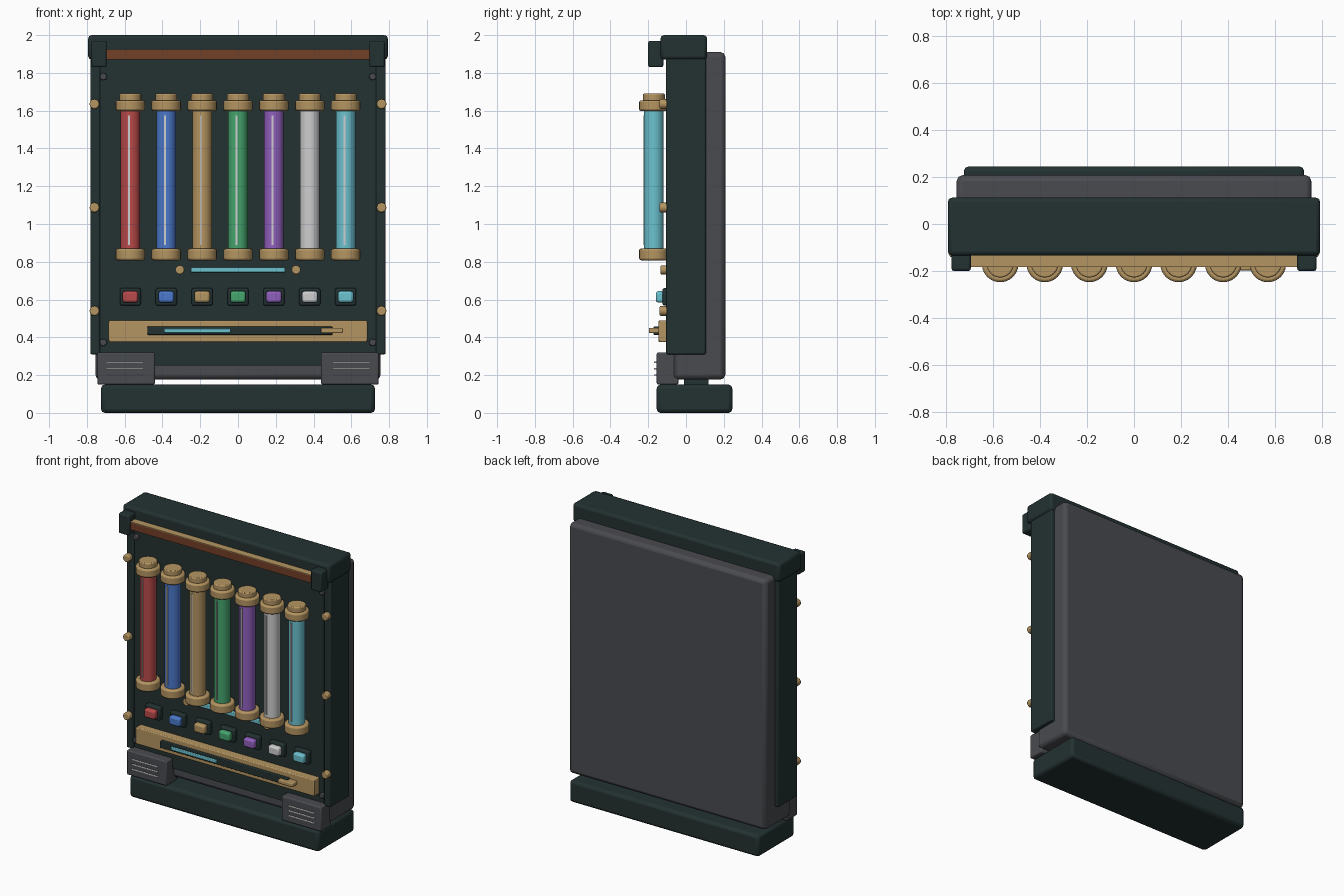
import bpy
import math

if "Cube" in bpy.data.objects:
    bpy.data.objects.remove(bpy.data.objects["Cube"], do_unlink=True)


def material(name, *rgb):
    m = bpy.data.materials.new(name)
    m.use_nodes = True
    colour = (*rgb, 1)
    m.diffuse_color = colour
    m.node_tree.nodes["Principled BSDF"].inputs["Base Color"].default_value = colour
    return m


DARK = material("dark green", .017, .031, .031)
GREY = material("slate grey", .068, .07, .08)
GOLD = material("brass", .46, .3, .12)
BROWN = material("copper brown", .17, .05, .02)
RED = material("red", .5, .07, .07)
BLUE = material("blue", .07, .19, .6)
GREEN = material("green", .06, .38, .155)
PURPLE = material("purple", .28, .115, .51)
WHITE = material("pale grey", .62, .62, .63)
CYAN = material("cyan", .15, .54, .63)
TUBE_COLOURS = [RED, BLUE, GOLD, GREEN, PURPLE, WHITE, CYAN]


def finish(name, mat, bevel, segments=2):
    ob = bpy.context.object
    ob.name = name
    ob.data.materials.append(mat)
    bpy.ops.object.transform_apply(location=False, rotation=True, scale=True)
    if bevel:
        mod = ob.modifiers.new("Bevel", "BEVEL")
        mod.width = bevel
        mod.segments = segments
        mod.limit_method = "ANGLE"
    bpy.ops.object.shade_smooth_by_angle(angle=math.radians(35))
    return ob


def box(name, mat, x, y, z, bevel=0.0):
    """Box from (low, high) ranges on each axis."""
    ranges = (x, y, z)
    bpy.ops.mesh.primitive_cube_add(size=1, location=[(a + b) / 2 for a, b in ranges])
    bpy.context.object.scale = [b - a for a, b in ranges]
    return finish(name, mat, bevel)


def pair(name, mat, x, y, z, bevel=0.0):
    """Left box and its mirror on the right."""
    box("left_" + name, mat, x, y, z, bevel)
    box("right_" + name, mat, (-x[1], -x[0]), y, z, bevel)


def upright(name, mat, x, y, z, radius, bevel=0.0, sides=24):
    bpy.ops.mesh.primitive_cylinder_add(vertices=sides, radius=radius, depth=z[1] - z[0],
                                        location=(x, y, sum(z) / 2))
    return finish(name, mat, bevel)


def stud(name, mat, x, y, z, radius, sides=12):
    """Round knob facing the front."""
    bpy.ops.mesh.primitive_cylinder_add(vertices=sides, radius=radius, depth=y[1] - y[0],
                                        location=(x, sum(y) / 2, z),
                                        rotation=(math.pi / 2, 0, 0))
    return finish(name, mat, radius * .25)


# Base, neck and casing
box("base", DARK, (-.725, .725), (-.155, .245), (0, .15), .02)
pair("neck", DARK, (.46, .66), (-.01, .12), (.14, .19))
box("back_casing", GREY, (-.755, .755), (-.07, .208), (.177, 1.91), .025)
box("front_panel", DARK, (-.74, .74), (-.09, -.06), (.25, 1.89))
pair("side_rail", DARK, (.73, .782), (-.105, .105), (.31, 1.9), .008)
box("top_cap", DARK, (-.793, .793), (-.135, .112), (1.87, 2), .018)

# Crossbar held by two brackets
box("crossbar", BROWN, (-.7, .7), (-.184, -.12), (1.87, 1.92))
box("crossbar_top", GOLD, (-.7, .7), (-.184, -.12), (1.92, 1.925))
pair("bracket", DARK, (.695, .777), (-.2, -.12), (1.83, 1.97), .01)

# Lower corner blocks with vent bars
pair("corner_block", GREY, (.44, .745), (-.155, -.04), (.15, .32), .008)
for i in range(3):
    z = .2 + i * .034
    pair(f"vent_bar_{i + 1}", WHITE, (.5, .7), (-.17, -.153), (z - .003, z + .003))

# Rail bolts and panel screws
for side, label in ((1, "left"), (-1, "right")):
    for i, z in enumerate((.54, 1.087, 1.635)):
        stud(f"{label}_rail_bolt_{i + 1}", GOLD, side * .76, (-.14, -.1), z, .026)
    for z, level in ((.373, "lower"), (1.78, "upper")):
        stud(f"{label}_{level}_screw", GREY, side * .713, (-.107, -.085), z, .02, 8)

# Seven capped tubes, each with a button below
for i, colour in enumerate(TUBE_COLOURS):
    x, y, n = (i - 3) * .19, -.17, i + 1
    upright(f"tube_{n}", colour, x, y, (.85, 1.62), .052)
    box(f"tube_highlight_{n}", WHITE, (x - .012, x - .002), (y - .056, y - .05), (.89, 1.575))
    upright(f"tube_foot_{n}", GOLD, x, y, (.808, .87), .078, .01)
    upright(f"tube_collar_{n}", GOLD, x, y, (1.598, 1.655), .078, .01)
    upright(f"tube_lid_{n}", GOLD, x, y, (1.65, 1.69), .058, .006)
    box(f"button_bezel_{n}", DARK, (x - .056, x + .056), (-.125, -.085), (.568, .66), .01)
    box(f"button_{n}", colour, (x - .041, x + .041), (-.16, -.115), (.584, .644), .012)

# Light strip between two knobs
box("light_strip", CYAN, (-.25, .25), (-.115, -.085), (.744, .771), .004)
for x, label in ((.308, "left"), (-.308, "right")):
    stud(label + "_strip_knob", GOLD, x, (-.135, -.085), .757, .024)

# Slider plate with groove, indicator and handle
box("slider_plate", GOLD, (-.685, .685), (-.145, -.085), (.375, .49), .006)
box("slider_groove", DARK, (-.48, .5), (-.172, -.14), (.413, .457), .004)
box("slider_indicator", CYAN, (-.39, -.04), (-.18, -.165), (.424, .447), .004)
box("slider_handle", GOLD, (.44, .555), (-.197, -.14), (.422, .45), .006)
